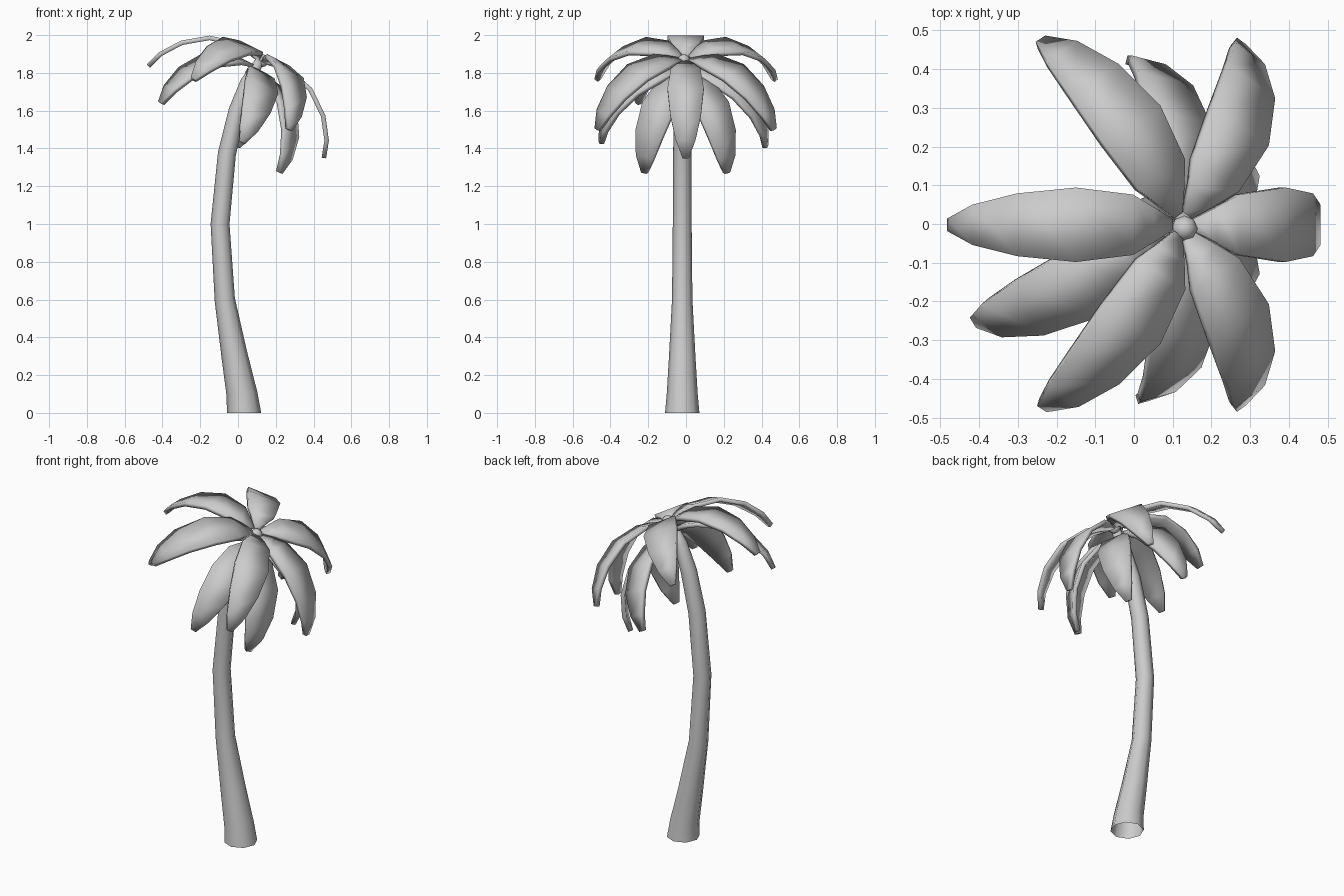
import bpy, bmesh, math
from mathutils import Vector, Matrix

if "Cube" in bpy.data.objects:
    bpy.data.objects.remove(bpy.data.objects["Cube"])

HUB = Vector((0.12, -0.002, 1.87))
TILT = Matrix.Translation(HUB) @ Matrix.Rotation(math.radians(27), 4, 'Y')


def loft(name, rings, cap_start=True, cap_end=True):
    """Skin a list of closed rings into one smooth object."""
    bm = bmesh.new()
    rows = [[bm.verts.new(p) for p in ring] for ring in rings]
    n = len(rows[0])
    for a, b in zip(rows, rows[1:]):
        for i in range(n):
            j = (i + 1) % n
            bm.faces.new((a[i], a[j], b[j], b[i]))
    if cap_start:
        bm.faces.new(rows[0][::-1])
    if cap_end:
        bm.faces.new(rows[-1])
    bmesh.ops.recalc_face_normals(bm, faces=bm.faces)
    for f in bm.faces:
        f.smooth = True
    me = bpy.data.meshes.new(name)
    bm.to_mesh(me)
    bm.free()
    ob = bpy.data.objects.new(name, me)
    bpy.context.collection.objects.link(ob)
    return ob


# Trunk: leaning, tapered tube, open at the foot (x, z, radius, ring tilt)
path = [(0.032, 0.0, 0.091, 0), (0.021, 0.1, 0.082, -8), (-0.018, 0.3, 0.07, -13),
        (-0.07, 0.6, 0.054, -9), (-0.095, 1.0, 0.05, 1), (-0.059, 1.37, 0.048, 10),
        (-0.005, 1.6, 0.045, 17), (0.05, 1.75, 0.038, 25), (0.115, 1.865, 0.024, 27)]
rings = []
for x, z, r, tilt in path:
    m = Matrix.Translation((x, -0.02, z)) @ Matrix.Rotation(math.radians(tilt), 4, 'Y')
    rings.append([m @ Vector((r * math.cos(a), r * math.sin(a), 0))
                  for a in (math.tau * i / 8 for i in range(8))])
loft("trunk", rings, cap_start=False)

# Frond profile: outward distance, height, half width
frond = [(0.03, 0.0, 0.014), (0.09, 0.012, 0.045), (0.15, 0.016, 0.078),
         (0.293, -0.02, 0.096), (0.413, -0.11, 0.081), (0.486, -0.214, 0.052),
         (0.514, -0.3, 0.016)]


def make_frond(name, azimuth, droop, drop, size=1.0):
    """Thin arched leaf, turned around the tilted crown axis."""
    m = (TILT @ Matrix.Translation((0, 0, -drop))
         @ Matrix.Rotation(math.radians(azimuth), 4, 'Z')
         @ Matrix.Rotation(math.radians(droop), 4, 'Y'))
    rings = []
    for i, (r, h, w) in enumerate(frond):
        p, q = frond[max(i - 1, 0)], frond[min(i + 1, len(frond) - 1)]
        t = Vector((q[0] - p[0], 0, q[1] - p[1])).normalized()
        up = Vector((-t.z, 0, t.x)) * 0.012
        c, side = Vector((r, 0, h)) * size, Vector((0, w, 0))
        rings.append([m @ v for v in (c + side + up, c - side + up,
                                      c - side - up, c + side - up)])
    return loft(name, rings)


# Upper crown of six fronds
upper = [(0, 0, 1.04), (57, -5, 1.03), (120, -5, 1.01),
         (180, 0, 1.0), (240, -5, 1.0), (303, -5, 1.03)]
for k, (az, droop, size) in enumerate(upper):
    make_frond(f"upper_frond_{k + 1}", az, droop, 0, size)

# Lower crown of five drooping fronds
lower = [(-31, 15, 0.065), (31, 15, 0.065), (77, 13, 0.06), (214, 12, 0.045), (284, 9, 0.06)]
for k, (az, droop, drop) in enumerate(lower):
    make_frond(f"lower_frond_{k + 1}", az, droop, drop)

# Bud at the crown centre
bpy.ops.mesh.primitive_uv_sphere_add(segments=8, ring_count=6, radius=0.034,
                                     location=HUB + Vector((0.01, -0.01, -0.005)))
bud = bpy.context.object
bud.name = "crown_bud"
bpy.ops.object.shade_smooth()
